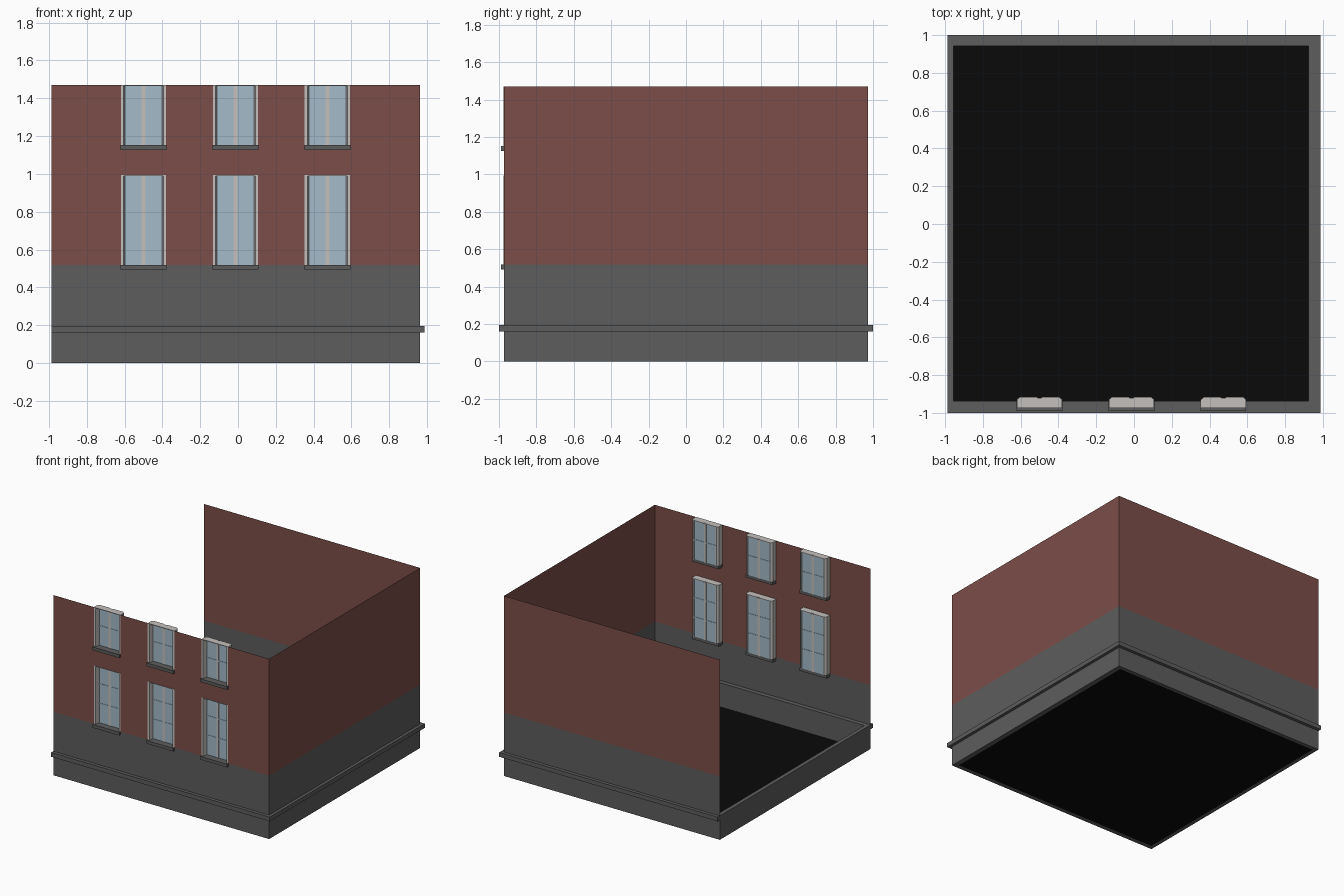
import bpy, bmesh

if "Cube" in bpy.data.objects:
    bpy.data.objects.remove(bpy.data.objects["Cube"])

def material(name, r, g, b):
    m = bpy.data.materials.new(name)
    m.diffuse_color = (r, g, b, 1)
    m.use_nodes = True
    m.node_tree.nodes["Principled BSDF"].inputs["Base Color"].default_value = m.diffuse_color
    return m

STONE = material("stone", .11, .11, .11)
BRICK = material("brick", .20, .075, .065)
GLASS = material("glass", .37, .50, .58)
FRAME = material("painted_frame", .55, .53, .51)
DARK = material("dark_floor", .003, .003, .003)

def mesh_object(name, bm, mat):
    me = bpy.data.meshes.new(name)
    bm.to_mesh(me)
    bm.free()
    me.materials.append(mat)
    ob = bpy.data.objects.new(name, me)
    bpy.context.collection.objects.link(ob)
    return ob

def prism(name, outline, z0, z1, mat):
    """Plan outline extruded upward."""
    bm = bmesh.new()
    f = bm.faces.new([bm.verts.new((x, y, z0)) for x, y in outline])
    ext = bmesh.ops.extrude_face_region(bm, geom=[f])
    for v in ext["geom"]:
        if isinstance(v, bmesh.types.BMVert):
            v.co.z = z1
    bmesh.ops.recalc_face_normals(bm, faces=bm.faces)
    return mesh_object(name, bm, mat)

def box(name, x0, x1, y0, y1, z0, z1, mat):
    return prism(name, [(x0, y0), (x1, y0), (x1, y1), (x0, y1)], z0, z1, mat)

def sheet(name, pts, mat):
    bm = bmesh.new()
    bm.faces.new([bm.verts.new(p) for p in pts])
    return mesh_object(name, bm, mat)

L, R, W = -.987, .963, .973          # wall planes: left, right, front/back
LEDGE, SPLIT, TOP = .196, .518, 1.471

# plinth: low kerb round all four sides, dark floor inside
IL, IR, IF, IB = -.955, .925, -.937, .943
box("plinth_front", L, R, -W, IF, 0, LEDGE, STONE)
box("plinth_back", L, R, IB, W, 0, LEDGE, STONE)
box("plinth_left", L, IL, IF, IB, 0, LEDGE, STONE)
box("plinth_right", IR, R, IF, IB, 0, LEDGE, STONE)
sheet("floor", [(IL, IF, 0), (IR, IF, 0), (IR, IB, 0), (IL, IB, 0)], DARK)

# projecting ledge on front, right and back
prism("ledge", [(L, -1), (.987, -1), (.987, 1), (L, 1),
                (L, W), (R, W), (R, -W), (L, -W)], .161, LEDGE, STONE)

# thin side and back walls, stone below and brick above
for part, z0, z1, mat in (("stone", LEDGE, SPLIT, STONE), ("brick", SPLIT, TOP, BRICK)):
    sheet(f"right_wall_{part}", [(R, -W, z0), (R, W, z0), (R, W, z1), (R, -W, z1)], mat)
    sheet(f"back_wall_{part}", [(R, W, z0), (L, W, z0), (L, W, z1), (R, W, z1)], mat)

# front wall with window openings
CENTRES, HALF = (-.5, -.013, .473), .12
ROWS = ((.518, .995), (1.151, TOP))
sheet("front_wall_stone", [(L, -W, LEDGE), (R, -W, LEDGE), (R, -W, SPLIT), (L, -W, SPLIT)], STONE)
xs = [L] + [c + s * HALF for c in CENTRES for s in (-1, 1)] + [R]
zs = [.518, .995, 1.151, TOP]
bm = bmesh.new()
for i in range(len(xs) - 1):
    for j in range(len(zs) - 1):
        if i % 2 and j % 2 == 0:
            continue
        a, b, c, d = xs[i], xs[i + 1], zs[j], zs[j + 1]
        bm.faces.new([bm.verts.new(p) for p in
                      ((a, -W, c), (b, -W, c), (b, -W, d), (a, -W, d))])
bmesh.ops.remove_doubles(bm, verts=bm.verts, dist=1e-4)
mesh_object("front_wall_brick", bm, BRICK)

# windows
FRONT, BACK = -.975, -.917
def window(cx, z0, z1):
    # bevelled jambs
    for s in (-1, 1):
        prism("jamb", [(cx + s * HALF, FRONT), (cx + s * HALF, BACK - .014),
                       (cx + s * (HALF - .014), BACK), (cx + s * (HALF - .022), BACK),
                       (cx + s * (HALF - .022), -.945), (cx + s * (HALF - .014), FRONT)],
              z0, z1, FRAME)
    # head with bevelled corners and a notch over the mullion
    h = HALF
    prism("head", [(cx - h, FRONT), (cx + h, FRONT), (cx + h, BACK - .014),
                   (cx + h - .014, BACK), (cx + .014, BACK), (cx + .007, BACK - .006),
                   (cx - .007, BACK - .006), (cx - .014, BACK), (cx - h + .014, BACK),
                   (cx - h, BACK - .014)], z1 - .005, z1, FRAME)
    # panes, mullion, glazing bars and sill
    box("glass", cx - h + .02, cx + h - .02, -.936, -.924, z0, z1 - .005, GLASS)
    box("mullion", cx - .01, cx + .01, -.940, -.920, z0, z1 - .005, FRAME)
    z = z0 + .159
    while z < z1 - .05:
        box("glazing_bar", cx - h + .02, cx + h - .02, -.939, -.921, z - .005, z + .005, GLASS)
        z += .159
    box("sill", cx - h - .001, cx + h + .001, -.99, -.925, z0 - .025, z0 + .001, STONE)

for z0, z1 in ROWS:
    for cx in CENTRES:
        window(cx, z0, z1)
